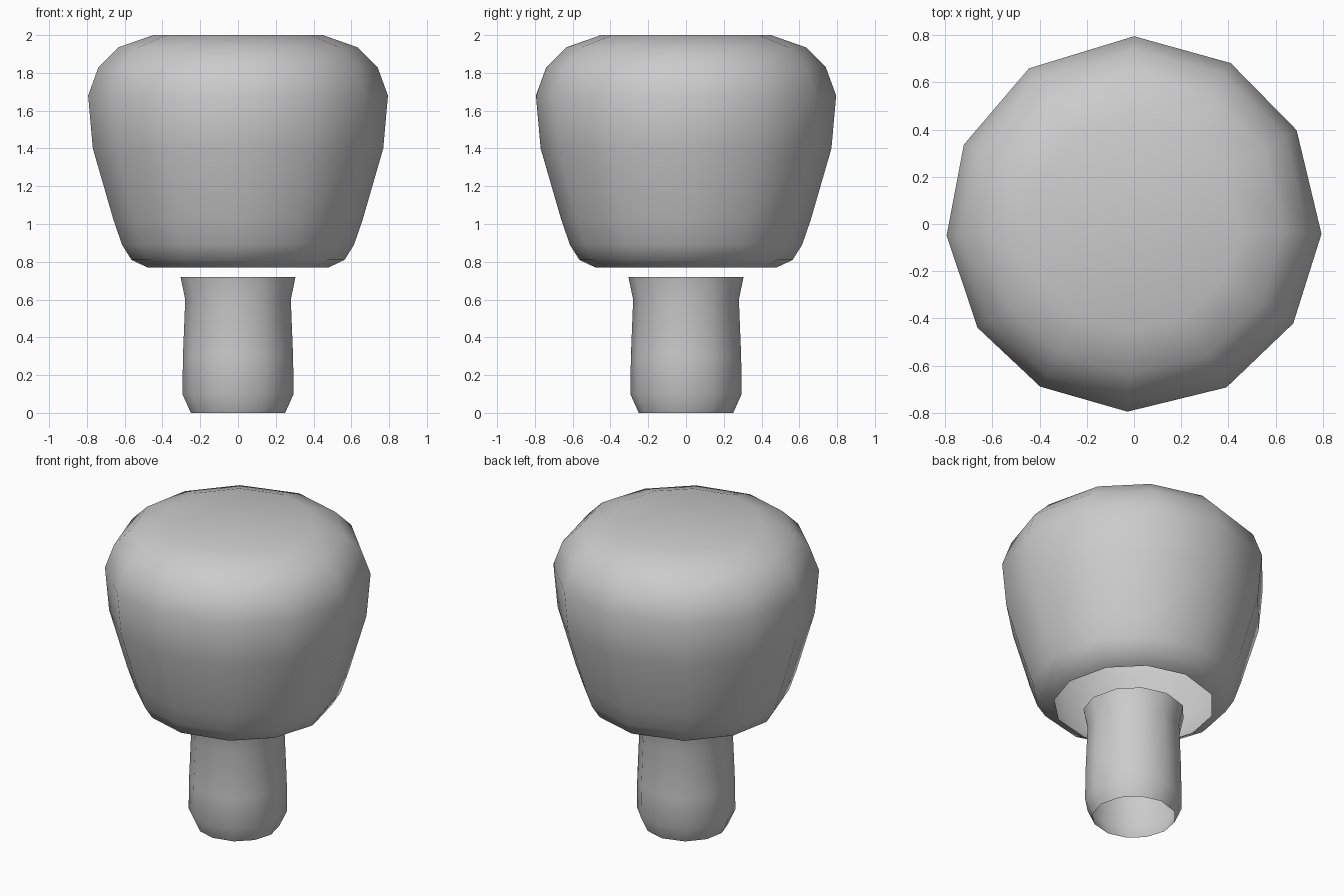
import bpy
from math import cos, sin, radians

if "Cube" in bpy.data.objects:
    bpy.data.objects.remove(bpy.data.objects["Cube"])

# Slightly uneven twelve-sided outline shared by both parts
ANGLES = [-3, 30, 59, 90, 124, 155, 183.5, 213.5, 240, 268, 299.5, 328]


def lathe(name, profile, cap_top=False):
    """Turn a (radius, z) profile, bottom to top, into a smooth open shell."""
    n = len(ANGLES)
    verts = [(r * cos(radians(a)), r * sin(radians(a)), z)
             for r, z in profile for a in ANGLES]
    faces = [(k * n + i, k * n + (i + 1) % n,
              (k + 1) * n + (i + 1) % n, (k + 1) * n + i)
             for k in range(len(profile) - 1) for i in range(n)]
    if cap_top:
        last = (len(profile) - 1) * n
        verts.append((0, 0, profile[-1][1]))
        faces += [(last + i, last + (i + 1) % n, len(verts) - 1) for i in range(n)]
    mesh = bpy.data.meshes.new(name)
    mesh.from_pydata(verts, [], faces)
    mesh.update()
    for poly in mesh.polygons:
        poly.use_smooth = True
    obj = bpy.data.objects.new(name, mesh)
    bpy.context.collection.objects.link(obj)
    return obj


# Rounded head, open underneath
lathe("head", [(0.48, 0.77), (0.565, 0.81), (0.615, 0.89), (0.66, 1.02),
               (0.77, 1.40), (0.795, 1.68), (0.74, 1.83), (0.635, 1.935),
               (0.45, 2.0)], cap_top=True)

# Hollow stem with flared upper rim and tapered foot
lathe("stem", [(0.25, 0.0), (0.295, 0.10), (0.292, 0.30), (0.28, 0.60),
               (0.305, 0.72)])
